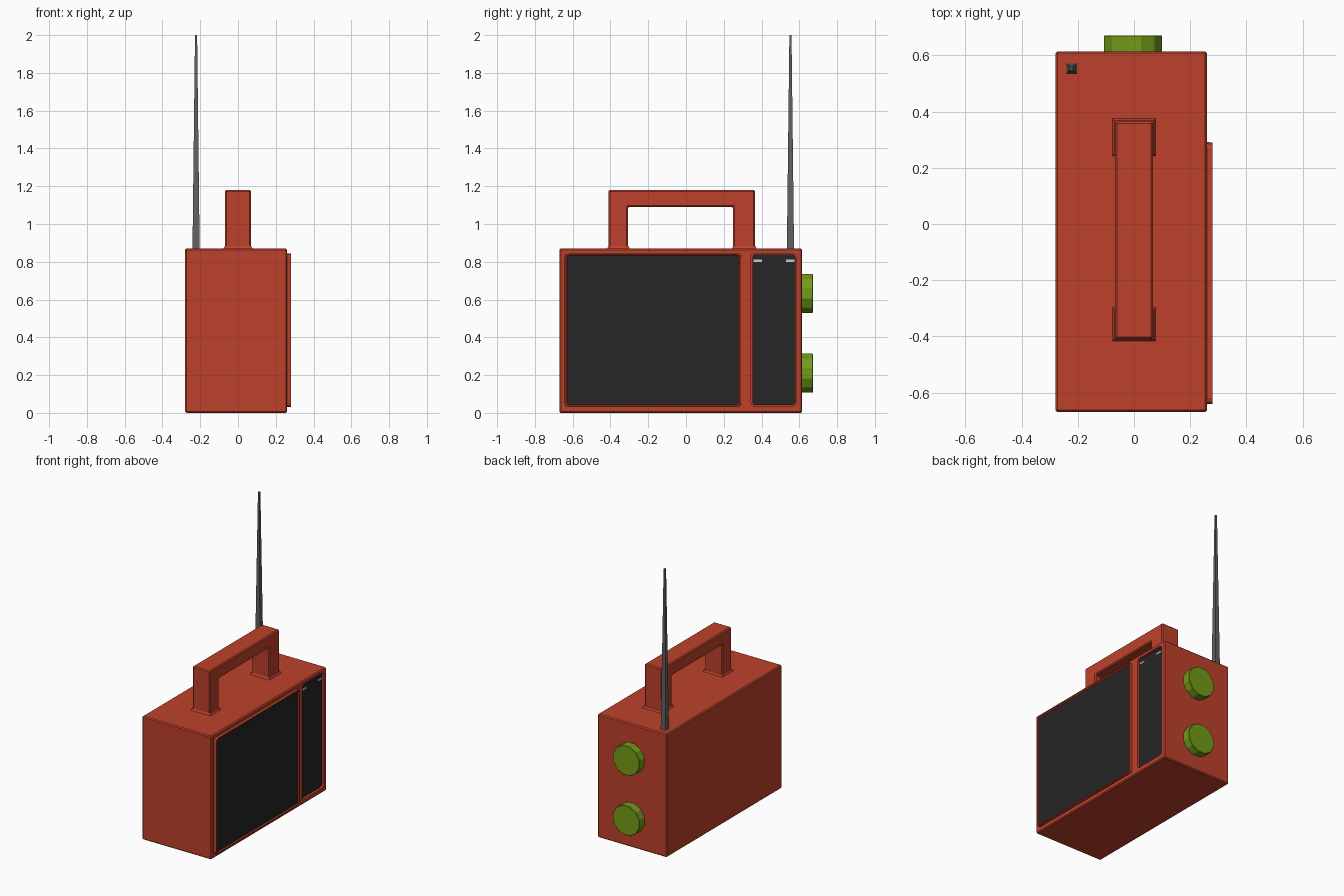
import bpy, bmesh, math
from mathutils import Matrix

if "Cube" in bpy.data.objects:
    bpy.data.objects.remove(bpy.data.objects["Cube"])


def material(name, rgb):
    m = bpy.data.materials.new(name)
    m.diffuse_color = (*rgb, 1)
    m.use_nodes = True
    m.node_tree.nodes["Principled BSDF"].inputs["Base Color"].default_value = m.diffuse_color
    return m


RED = material("red_plastic", (0.51, 0.053, 0.024))
DARK = material("dark_panel", (0.019, 0.019, 0.019))
GREEN = material("green_knob", (0.17, 0.33, 0.009))
METAL = material("antenna_metal", (0.12, 0.12, 0.12))
PALE = material("pale_mark", (0.6, 0.6, 0.6))


def finish(bm, name, mats, bevel=0.0):
    bmesh.ops.recalc_face_normals(bm, faces=bm.faces)
    me = bpy.data.meshes.new(name)
    bm.to_mesh(me)
    bm.free()
    ob = bpy.data.objects.new(name, me)
    bpy.context.collection.objects.link(ob)
    for m in mats:
        me.materials.append(m)
    if bevel:
        mod = ob.modifiers.new("bevel", "BEVEL")
        mod.width = bevel
        mod.segments = 1
    return ob


def box_bm(x, y, z):
    bm = bmesh.new()
    centre = [(a + b) / 2 for a, b in (x, y, z)]
    size = [b - a for a, b in (x, y, z)]
    bmesh.ops.create_cube(bm, size=1, matrix=Matrix.Translation(centre) @ Matrix.Diagonal((*size, 1)))
    return bm


def box(name, x, y, z, mat, bevel=0.0):
    return finish(box_bm(x, y, z), name, [mat], bevel)


def round_corners(bm, axis, width):
    # chamfer the four edges running along one axis
    edges = [e for e in bm.edges
             if abs((e.verts[0].co - e.verts[1].co).normalized()[axis]) > 0.99]
    bmesh.ops.bevel(bm, geom=edges, offset=width, segments=2, profile=0.5, affect='EDGES')


# Case with a shallow pocket for the tuning panel
case = box("case", (-0.28, 0.26), (-0.67, 0.615), (0, 0.87), RED, 0.007)
bm = box_bm((0.24, 0.3), (0.345, 0.585), (0.035, 0.845))
round_corners(bm, 0, 0.02)
cutter = finish(bm, "pocket_cutter", [RED])
cutter.hide_render = True
cutter.hide_set(True)
cut = case.modifiers.new("pocket", "BOOLEAN")
cut.object = cutter
cut.operation = 'DIFFERENCE'
cut.solver = 'EXACT'

# Tuning panel inside the pocket, with two pale marks
bm = box_bm((0.23, 0.25), (0.351, 0.579), (0.041, 0.839))
round_corners(bm, 0, 0.016)
finish(bm, "tuning_panel", [DARK])
for i, y in enumerate((0.38, 0.552)):
    box(f"tuning_mark_{i}", (0.245, 0.254), (y - 0.022, y + 0.022), (0.8, 0.811), PALE)

# Raised speaker frame with its dark grille set in
bm = box_bm((0.25, 0.28), (-0.64, 0.29), (0.03, 0.845))
round_corners(bm, 0, 0.02)
front = max(bm.faces, key=lambda f: f.calc_center_median().x)
bmesh.ops.inset_region(bm, faces=[front], thickness=0.007, depth=0)
for v in bm.verts:                       # sloping outer rim
    if v.co.x < 0.27:
        v.co.y += 0.003 if v.co.y > 0 else -0.003
bmesh.ops.inset_region(bm, faces=[front], thickness=0.006, depth=-0.006)
front.material_index = 1
finish(bm, "speaker_panel", [RED, DARK])

# Carrying handle, an upside-down U
profile = [(-0.41, 0.865), (-0.41, 1.18), (0.365, 1.18), (0.365, 0.865),
           (0.25, 0.865), (0.25, 1.09), (-0.307, 1.09), (-0.307, 0.865)]
bm = bmesh.new()
face = bm.faces.new([bm.verts.new((-0.068, y, z)) for y, z in profile])
ext = bmesh.ops.extrude_face_region(bm, geom=[face])
for v in ext["geom"]:
    if isinstance(v, bmesh.types.BMVert):
        v.co.x = 0.068
finish(bm, "handle", [RED], 0.007)

# Flared handle feet
for i, (a, b) in enumerate(((-0.42, -0.295), (0.24, 0.378))):
    bm = box_bm((-0.08, 0.08), (a, b), (0.865, 0.883))
    for v in bm.verts:
        if v.co.z > 0.87:
            v.co.x *= 0.87
            v.co.y += 0.01 if v.co.y < (a + b) / 2 else -0.01
    finish(bm, f"handle_foot_{i}", [RED])

# Knobs on the end
for i, z in enumerate((0.21, 0.632)):
    bm = bmesh.new()
    bmesh.ops.create_cone(bm, cap_ends=True, segments=12, radius1=0.107, radius2=0.107, depth=0.07,
                          matrix=Matrix.Translation((-0.003, 0.637, z))
                          @ Matrix.Rotation(-math.pi / 2, 4, 'X') @ Matrix.Rotation(math.pi / 12, 4, 'Z'))
    finish(bm, f"knob_{i}", [GREEN], 0.003)

# Tapered square antenna
bm = bmesh.new()
bmesh.ops.create_cone(bm, cap_ends=True, segments=4, radius1=0.027, radius2=0.008, depth=1.14,
                      matrix=Matrix.Translation((-0.222, 0.553, 1.43)) @ Matrix.Rotation(math.pi / 4, 4, 'Z'))
finish(bm, "antenna", [METAL])
